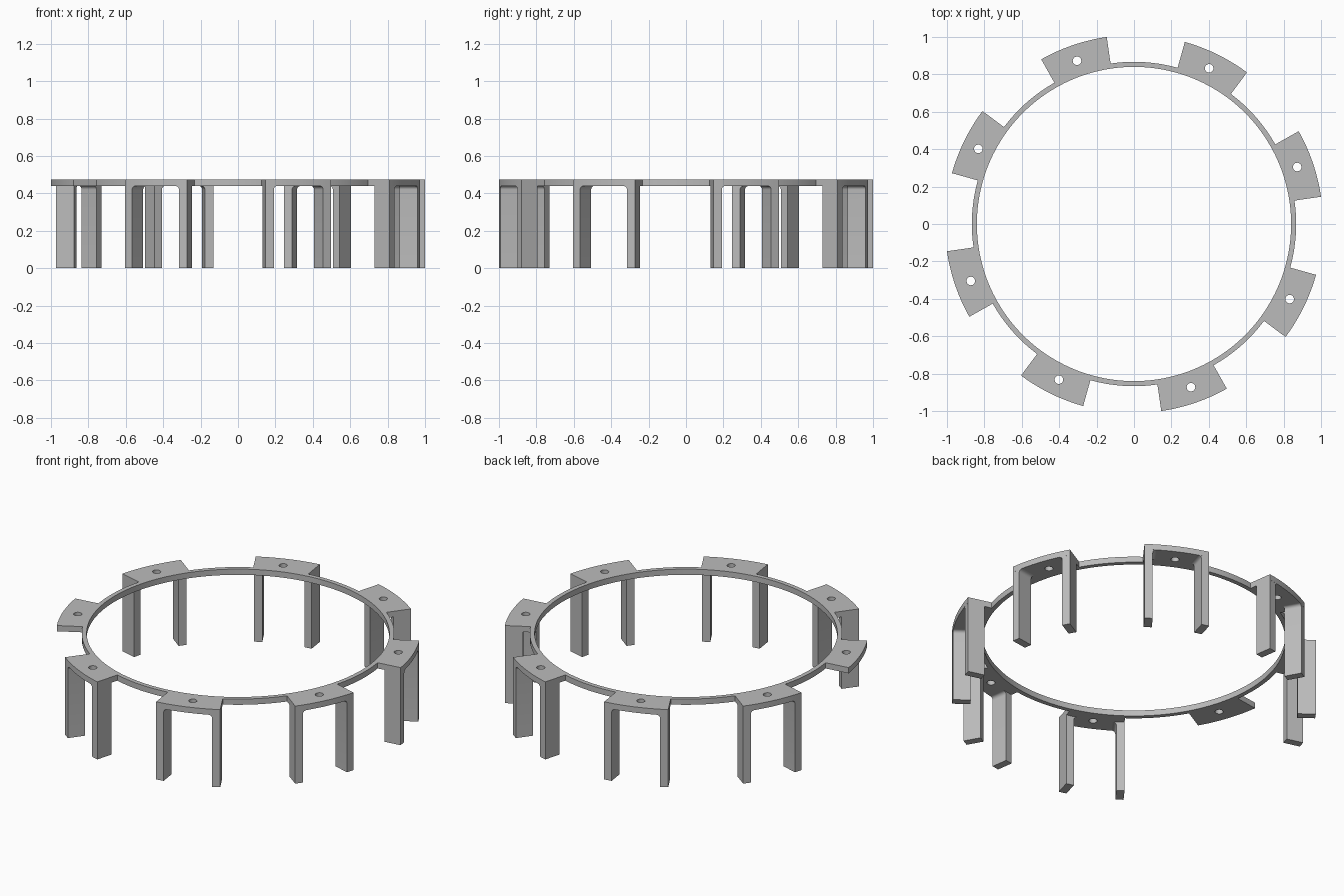
import bpy, bmesh
from math import sin, cos, pi, radians, sqrt

if "Cube" in bpy.data.objects:
    bpy.data.objects.remove(bpy.data.objects["Cube"], do_unlink=True)

TOP, UNDER = 0.475, 0.44            # plate heights
R_IN, R_RING, R_TAB = 0.84, 0.867, 1.0105
R_HOLE, HOLE = 0.924, 0.023         # screw hole position and radius
TAB_START, TAB_END, HOLE_ANGLE = 8.3, 29.4, 19.25
LEG_IN, LEG_T, FILLET = 0.91, 0.046, 0.02
BARE_TAB = 4                        # this tab carries no legs

grey = bpy.data.materials.new("light grey")
grey.use_nodes = True
COLOUR = (0.5, 0.5, 0.5, 1)
grey.diffuse_color = COLOUR
grey.node_tree.nodes["Principled BSDF"].inputs["Base Color"].default_value = COLOUR


def add_object(name, mesh):
    obj = bpy.data.objects.new(name, mesh)
    bpy.context.collection.objects.link(obj)
    mesh.materials.clear()
    mesh.materials.append(grey)
    return obj


def smooth(obj):
    bpy.ops.object.select_all(action="DESELECT")
    obj.select_set(True)
    bpy.context.view_layer.objects.active = obj
    bpy.ops.object.shade_smooth_by_angle(angle=radians(30))


def arc(r, a, b, n):
    return [(r * cos(radians(a + (b - a) * i / n)),
             r * sin(radians(a + (b - a) * i / n))) for i in range(n + 1)]


def circle(cx, cy, r, n):
    return [(cx + r * cos(2 * pi * i / n), cy + r * sin(2 * pi * i / n))
            for i in range(n)]


# Ring with tabs: one filled outline, pierced by the bore and screw holes
outline, holes = [], [circle(0, 0, R_IN, 192)]
for k in range(8):
    a = 45 * k
    outline += arc(R_TAB, a + TAB_START, a + TAB_END, 14)
    outline += arc(R_RING, a + TAB_END, a + 45 + TAB_START, 14)
    h = radians(a + HOLE_ANGLE)
    holes.append(circle(R_HOLE * cos(h), R_HOLE * sin(h), HOLE, 24))

curve = bpy.data.curves.new("ring_outline", "CURVE")
curve.dimensions = "2D"
curve.fill_mode = "BOTH"
curve.extrude = (TOP - UNDER) / 2
for loop in [outline] + holes:
    spline = curve.splines.new("POLY")
    spline.points.add(len(loop) - 1)
    for p, (x, y) in zip(spline.points, loop):
        p.co = (x, y, 0, 1)
    spline.use_cyclic_u = True
helper = bpy.data.objects.new("ring_outline", curve)
bpy.context.collection.objects.link(helper)
bpy.context.view_layer.update()
mesh = bpy.data.meshes.new_from_object(
    helper.evaluated_get(bpy.context.evaluated_depsgraph_get()))
bpy.data.objects.remove(helper, do_unlink=True)
bm = bmesh.new()
bm.from_mesh(mesh)
bmesh.ops.remove_doubles(bm, verts=bm.verts, dist=1e-5)
bmesh.ops.translate(bm, verts=bm.verts, vec=(0, 0, (TOP + UNDER) / 2))
bmesh.ops.recalc_face_normals(bm, faces=bm.faces)
bm.to_mesh(mesh)
bm.free()
smooth(add_object("tabbed_ring", mesh))

# Leg profile: sideways offset and height, with a fillet under the tab
profile = [(0, 0), (0, UNDER), (LEG_T + FILLET, UNDER)]
for i in range(1, 7):
    t = pi / 2 * i / 6
    profile.append((LEG_T + FILLET * (1 - sin(t)), UNDER - FILLET * (1 - cos(t))))
profile.append((LEG_T, 0))


def add_leg(name, angle, side):
    """Leg flush with a tab end; side is the turn towards the tab middle."""
    c, s = cos(radians(angle)), sin(radians(angle))
    bm = bmesh.new()

    def ring(radius_at):
        verts = []
        for v, z in profile:
            u, w = radius_at(v), v * side
            verts.append(bm.verts.new((u * c - w * s, u * s + w * c, z)))
        return verts

    inner = ring(lambda v: LEG_IN)
    outer = ring(lambda v: sqrt(R_TAB ** 2 - v ** 2))
    n = len(profile)
    for i in range(n):
        j = (i + 1) % n
        bm.faces.new((inner[i], inner[j], outer[j], outer[i]))
    bm.faces.new(inner)
    bm.faces.new(outer)
    bmesh.ops.recalc_face_normals(bm, faces=bm.faces)
    mesh = bpy.data.meshes.new(name)
    bm.to_mesh(mesh)
    bm.free()
    smooth(add_object(name, mesh))


# A pair of legs under every tab but one
for k in range(8):
    if k != BARE_TAB:
        add_leg(f"leg_{k + 1}_first", 45 * k + TAB_START, 1)
        add_leg(f"leg_{k + 1}_second", 45 * k + TAB_END, -1)
